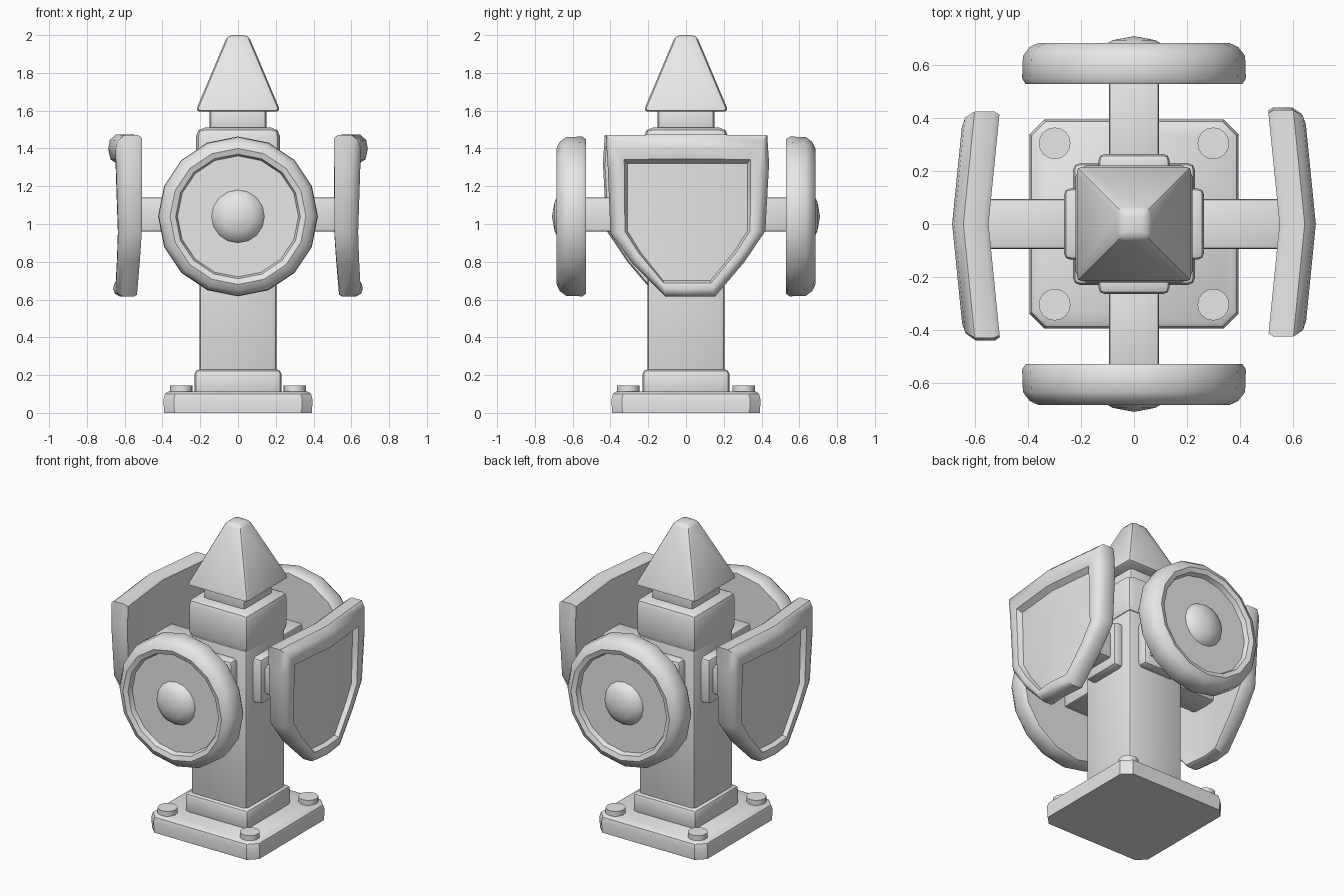
import bpy, bmesh, math
from mathutils import Matrix, Vector

old = bpy.data.objects.get("Cube")
if old:
    bpy.data.objects.remove(old, do_unlink=True)

grey = bpy.data.materials.new("plain grey")
grey.use_nodes = True
COLOUR = (0.8, 0.8, 0.8, 1)
grey.diffuse_color = COLOUR
grey.node_tree.nodes["Principled BSDF"].inputs["Base Color"].default_value = COLOUR


def finish(name, bm, bevel=0.0, angle=35):
    """Turn a bmesh into a shaded object, with an optional rounded bevel."""
    bmesh.ops.recalc_face_normals(bm, faces=bm.faces)
    mesh = bpy.data.meshes.new(name)
    bm.to_mesh(mesh)
    bm.free()
    mesh.materials.append(grey)
    ob = bpy.data.objects.new(name, mesh)
    bpy.context.collection.objects.link(ob)
    bpy.ops.object.select_all(action="DESELECT")
    ob.select_set(True)
    bpy.context.view_layer.objects.active = ob
    if bevel:
        mod = ob.modifiers.new("rounded edges", "BEVEL")
        mod.width = bevel
        mod.segments = 2
        mod.limit_method = "ANGLE"
        bpy.ops.object.modifier_apply(modifier=mod.name)
    bpy.ops.object.shade_smooth_by_angle(angle=math.radians(angle))
    return ob


def block(name, z0, z1, bottom, top=None, bevel=0.02):
    """Square block or frustum, given by half widths."""
    top = bottom if top is None else top
    bm = bmesh.new()
    bmesh.ops.create_cone(bm, cap_ends=True, segments=4, depth=z1 - z0,
                          radius1=bottom * math.sqrt(2), radius2=top * math.sqrt(2))
    bmesh.ops.rotate(bm, verts=bm.verts, matrix=Matrix.Rotation(math.pi / 4, 3, "Z"))
    bmesh.ops.translate(bm, verts=bm.verts, vec=(0, 0, (z0 + z1) / 2))
    return finish(name, bm, bevel)


def box(name, centre, size, spin, bevel):
    """Box placed along +x, then turned about the post."""
    bm = bmesh.new()
    bmesh.ops.create_cube(bm, size=1)
    bmesh.ops.scale(bm, verts=bm.verts, vec=size)
    bmesh.ops.translate(bm, verts=bm.verts, vec=centre)
    bmesh.ops.rotate(bm, verts=bm.verts, matrix=Matrix.Rotation(spin, 3, "Z"))
    return finish(name, bm, bevel)


def bridge(bm, a, b):
    for i in range(len(a)):
        j = (i + 1) % len(a)
        bm.faces.new((a[i], a[j], b[j], b[i]))


# Base plate with clipped corners
bm = bmesh.new()
c, h = 0.055, 0.395
plan = [(h, c - h), (h, h - c), (h - c, h), (c - h, h),
        (-h, h - c), (-h, c - h), (c - h, -h), (h - c, -h)]
rings = [[bm.verts.new((x * s, y * s, z)) for x, y in plan]
         for s, z in ((0.99, 0), (1, 0.07), (0.98, 0.1), (0.94, 0.112))]
for low, high in zip(rings, rings[1:]):
    bridge(bm, low, high)
bm.faces.new(rings[0])
bm.faces.new(rings[-1])
finish("base_plate", bm)

# Bolts
for n, (sx, sy) in enumerate(((1, 1), (-1, 1), (-1, -1), (1, -1))):
    bm = bmesh.new()
    bmesh.ops.create_cone(bm, cap_ends=True, segments=16, radius1=0.06,
                          radius2=0.06, depth=0.065)
    bmesh.ops.translate(bm, verts=bm.verts, vec=(sx * 0.3, sy * 0.305, 0.1125))
    finish(f"bolt_{n + 1}", bm)

# Post, from the foot up to the pointed cap
block("foot_collar", 0.09, 0.23, 0.23, bevel=0.025)
block("post", 0.2, 1.35, 0.205, bevel=0.025)
block("top_band", 1.25, 1.51, 0.222, bevel=0.045)
block("neck", 1.48, 1.62, 0.15, bevel=0.02)
block("pointed_cap", 1.595, 2.0, 0.226, 0.055, bevel=0.025)

# Arms and their mounting plates on all four sides
SIDES = {"left": 0, "back": math.pi / 2, "right": math.pi, "front": -math.pi / 2}
for side, spin in SIDES.items():
    box(f"{side}_arm", (0.36, 0, 1.05), (0.39, 0.19, 0.18), spin, 0.012)
    box(f"{side}_arm_plate", (0.22, 0, 1.05), (0.09, 0.27, 0.3), spin, 0.025)


# Round shield: a lathed rim, recessed face and central boss
def round_shield(name, spin, sides=16):
    profile = [(0.41, 0.53), (0.423, 0.55), (0.42, 0.635), (0.395, 0.668),
               (0.36, 0.685), (0.33, 0.675), (0.32, 0.645), (0.14, 0.645),
               (0.125, 0.67), (0.08, 0.695)]
    bm = bmesh.new()
    angles = [2 * math.pi * i / sides for i in range(sides)]
    loops = [[bm.verts.new((x, r * math.sin(a), 1.04 + r * math.cos(a)))
              for a in angles] for r, x in profile]
    for a, b in zip(loops, loops[1:]):
        bridge(bm, a, b)
    bm.faces.new(loops[0])
    tip = bm.verts.new((0.71, 0, 1.04))
    for i in range(sides):
        bm.faces.new((loops[-1][i], loops[-1][(i + 1) % sides], tip))
    bmesh.ops.rotate(bm, verts=bm.verts, matrix=Matrix.Rotation(spin, 3, "Z"))
    finish(name, bm, angle=40)


# Heater shield: bent about its centre line, raised rim and recessed panel
OUTER = [(-0.425, 1.47), (0, 1.475), (0.43, 1.47), (0.44, 1.32), (0.42, 0.963),
         (0.31, 0.80), (0.155, 0.617), (0, 0.615), (-0.11, 0.617), (-0.28, 0.785),
         (-0.40, 0.95), (-0.415, 1.32)]
INNER = [(-0.31, 1.32), (0, 1.32), (0.325, 1.32), (0.325, 1.2), (0.325, 0.963),
         (0.26, 0.86), (0.13, 0.70), (0, 0.70), (-0.12, 0.70), (-0.24, 0.85),
         (-0.31, 0.963), (-0.31, 1.2)]


def heater_shield(name, spin):
    bm = bmesh.new()
    loops = []
    for t, d in ((0.1, 0), (0, 0.02), (0, 0.095), (0.2, 0.13), (0.5, 0.14),
                 (0.85, 0.13), (1, 0.095)):
        loop = []
        for o, i in zip(OUTER, INNER):
            y, z = Vector(o).lerp(Vector(i), t)
            depth = d * (1 - 0.22 * (1.47 - z) / 0.86)
            loop.append(bm.verts.new((0.55 - 0.1 * abs(y) + depth, y, z)))
        loops.append(loop)
    for a, b in zip(loops, loops[1:]):
        bridge(bm, a, b)
    for loop in (loops[0], loops[-1]):
        bm.faces.new(loop[1:8])
        bm.faces.new(loop[7:] + loop[:2])
    bmesh.ops.rotate(bm, verts=bm.verts, matrix=Matrix.Rotation(spin, 3, "Z"))
    finish(name, bm, angle=40)


for side in ("front", "back"):
    round_shield(f"{side}_round_shield", SIDES[side])
for side in ("left", "right"):
    heater_shield(f"{side}_heater_shield", SIDES[side])
